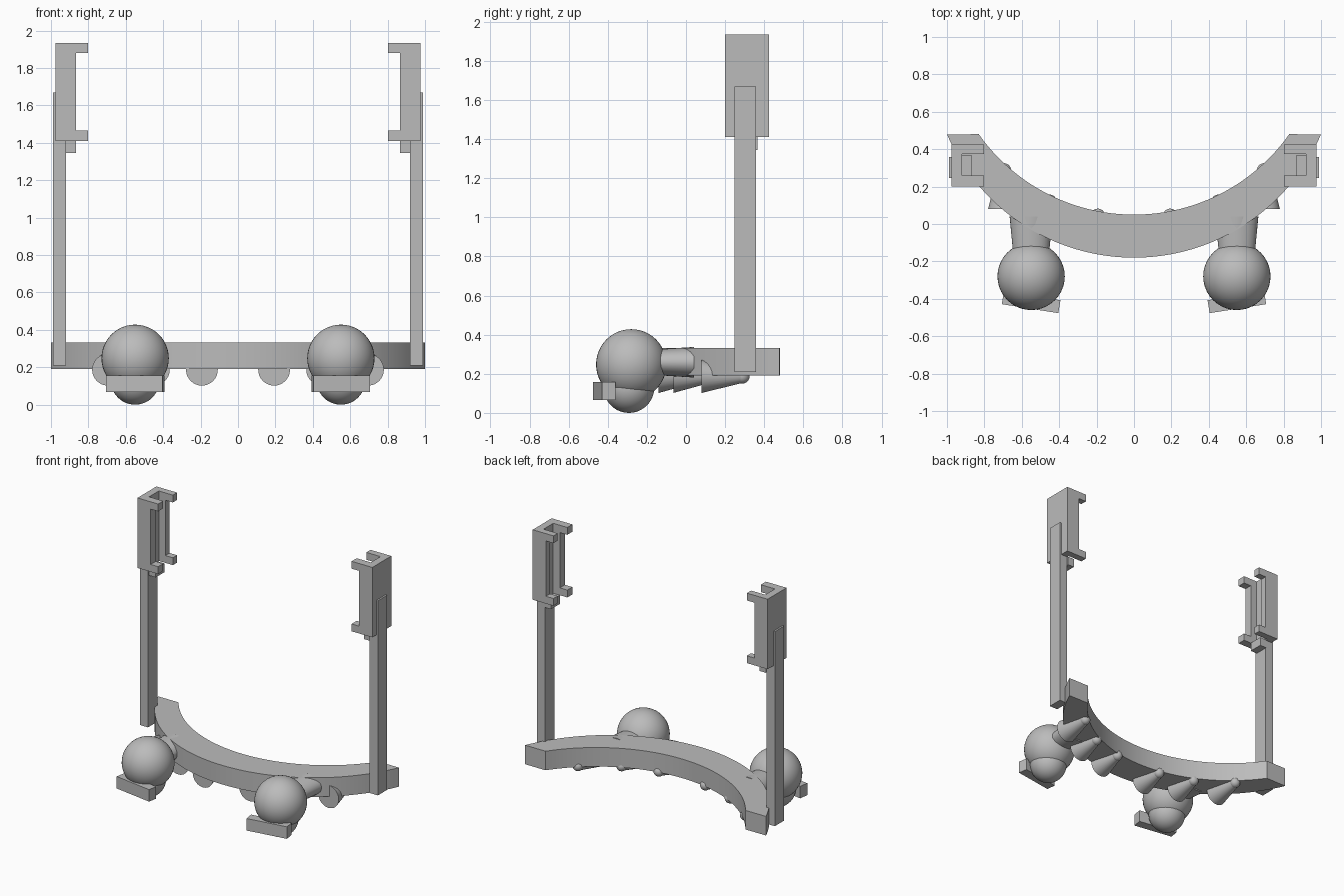
import bpy, bmesh, math
from mathutils import Matrix, Vector

cube = bpy.data.objects.get("Cube")
if cube:
    bpy.data.objects.remove(cube, do_unlink=True)

grey = bpy.data.materials.new("plain grey")
grey.use_nodes = True
colour = (0.5, 0.5, 0.5, 1)
grey.diffuse_color = colour
grey.node_tree.nodes["Principled BSDF"].inputs["Base Color"].default_value = colour


def finish(name, bm, smooth=False):
    """Turn a bmesh into a named grey object."""
    bmesh.ops.recalc_face_normals(bm, faces=bm.faces)
    mesh = bpy.data.meshes.new(name)
    bm.to_mesh(mesh)
    bm.free()
    mesh.materials.append(grey)
    obj = bpy.data.objects.new(name, mesh)
    bpy.context.collection.objects.link(obj)
    if smooth:
        bpy.ops.object.select_all(action='DESELECT')
        obj.select_set(True)
        bpy.context.view_layer.objects.active = obj
        bpy.ops.object.shade_smooth_by_angle(angle=math.radians(35))
    return obj


def box(name, low, high, turn=0):
    low, high = Vector(low), Vector(high)
    bm = bmesh.new()
    bmesh.ops.create_cube(bm, size=1, matrix=Matrix.Translation((low + high) / 2)
                          @ Matrix.Rotation(turn, 4, 'Z')
                          @ Matrix.Diagonal((high - low).to_4d()))
    return finish(name, bm)


def ball(name, centre, radius):
    bm = bmesh.new()
    bmesh.ops.create_uvsphere(bm, u_segments=40, v_segments=24, radius=radius,
                              matrix=Matrix.Translation(centre))
    return finish(name, bm, True)


def rod(name, x, z, y0, y1, r0, r1, squash=1):
    """Tapered round rod running along y from y0 to y1."""
    bm = bmesh.new()
    bmesh.ops.create_cone(bm, cap_ends=True, segments=32, radius1=r0, radius2=r1,
                          depth=y1 - y0,
                          matrix=Matrix.Translation((x, (y0 + y1) / 2, z))
                          @ Matrix.Diagonal((1, 1, squash, 1))
                          @ Matrix.Rotation(-math.pi / 2, 4, 'X'))
    return finish(name, bm, True)


def arc(centre_y, radius, end_x, steps=48):
    limit = math.asin(end_x / radius)
    angles = [limit * (2 * i / steps - 1) for i in range(steps + 1)]
    return [(radius * math.sin(a), centre_y - radius * math.cos(a)) for a in angles]


# Curved band with ends cut square to the back
bm = bmesh.new()
outer = [bm.verts.new((x, y, 0.19)) for x, y in arc(0.908, 1.088, 1.0)]
inner = [bm.verts.new((x, y, 0.19)) for x, y in arc(1.066, 1.016, 0.83)]
for i in range(len(outer) - 1):
    bm.faces.new((outer[i], outer[i + 1], inner[i + 1], inner[i]))
raised = bmesh.ops.extrude_face_region(bm, geom=bm.faces[:])["geom"]
bmesh.ops.translate(bm, vec=(0, 0, 0.143),
                    verts=[v for v in raised if isinstance(v, bmesh.types.BMVert)])
finish("curved_band", bm, True)


def clip(side, s):
    """Channel-shaped clip with four prongs facing inward."""
    def part(name, x0, x1, y0, y1, z0, z1):
        a, b = sorted((s * x0, s * x1))
        box(f"{side}_{name}", (a, y0, z0), (b, y1, z1))
    low, high = 1.41, 1.935
    part("clip_back", 0.92, 0.975, 0.2, 0.425, low, high)
    for place, y0, y1 in (("front", 0.2, 0.26), ("rear", 0.375, 0.425)):
        part(f"clip_{place}_wall", 0.865, 0.92, y0, y1, low, high)
        part(f"clip_{place}_lower_prong", 0.803, 0.865, y0, y1, low, low + 0.055)
        part(f"clip_{place}_upper_prong", 0.803, 0.865, y0, y1, high - 0.055, high)
    part("clip_tab", 0.865, 0.92, 0.26, 0.365, 1.345, low)
    part("post", 0.92, 0.988, 0.247, 0.358, 0.21, 1.67)


for side, s in (("left", 1), ("right", -1)):
    clip(side, s)

    # Ball, its smaller lower ball, stem and angled front block
    x = s * 0.55
    ball(f"{side}_ball", (x, -0.28, 0.248), 0.18)
    ball(f"{side}_lower_ball", (x, -0.292, 0.13), 0.13)
    rod(f"{side}_stem", x, 0.259, -0.2, 0.04, 0.092, 0.115, 0.68)
    box(f"{side}_front_block", (x - 0.153, -0.453, 0.067),
        (x + 0.153, -0.383, 0.157), s * math.radians(9))

    # Round-tipped cones under the band
    for place, cx, base, tip in (("inner", 0.193, -0.14, 0.045),
                                 ("middle", 0.45, -0.065, 0.12),
                                 ("outer", 0.695, 0.08, 0.288)):
        rod(f"{side}_{place}_cone", s * cx, 0.187, base, tip, 0.085, 0.034)
        ball(f"{side}_{place}_cone_tip", (s * cx, tip, 0.187), 0.037)
